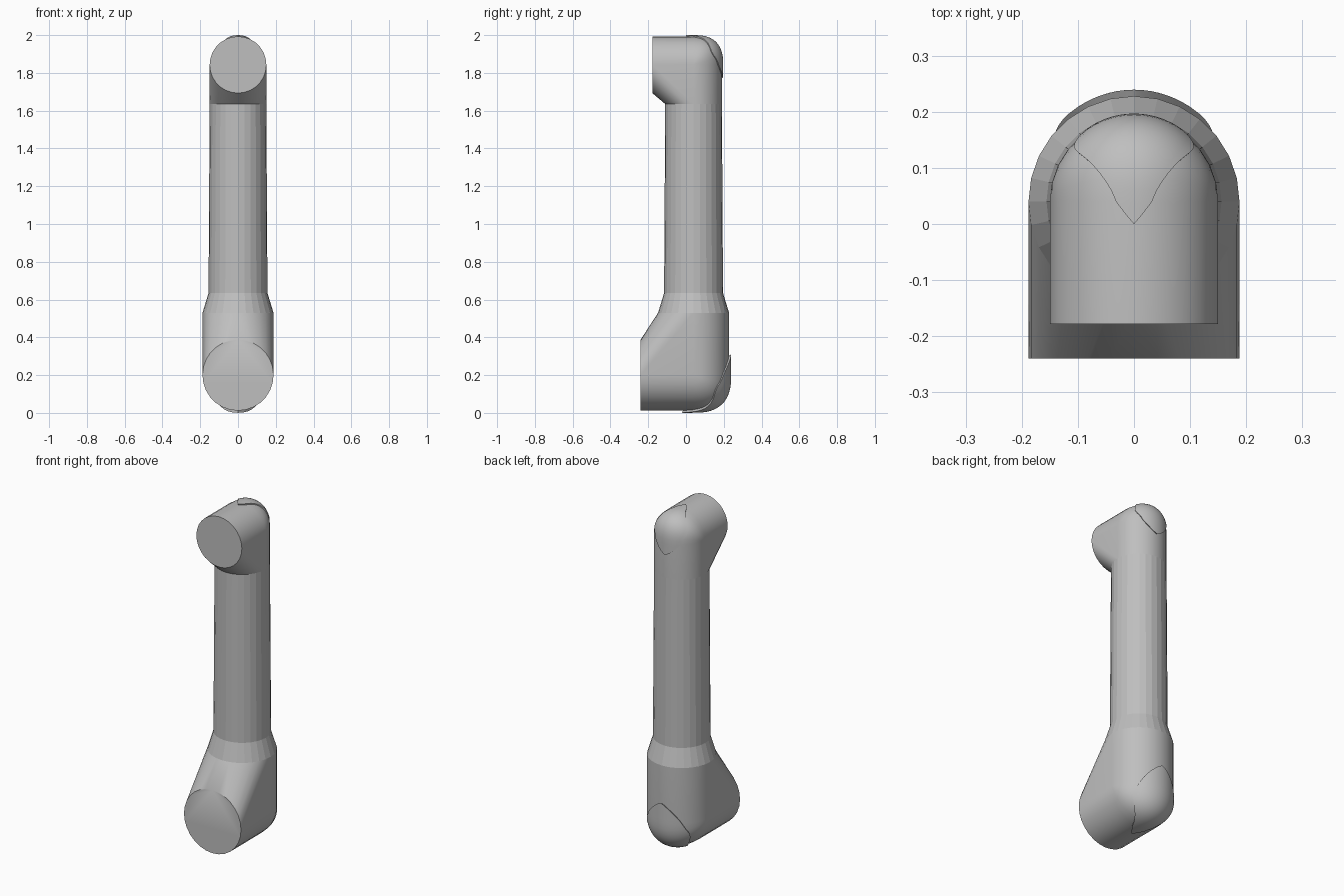
import bpy, bmesh
from math import sin, cos, pi, sqrt
from mathutils import Vector

SEG = 28
AXIS_Y = 0.04

if "Cube" in bpy.data.objects:
    bpy.data.objects.remove(bpy.data.objects["Cube"])

grey = bpy.data.materials.new("light grey")
grey.use_nodes = True
grey.diffuse_color = (0.52, 0.52, 0.52, 1)
grey.node_tree.nodes["Principled BSDF"].inputs["Base Color"].default_value = (0.52, 0.52, 0.52, 1)


def finish(bm, name, angle):
    bmesh.ops.recalc_face_normals(bm, faces=bm.faces[:])
    mesh = bpy.data.meshes.new(name)
    bm.to_mesh(mesh)
    bm.free()
    mesh.materials.append(grey)
    obj = bpy.data.objects.new(name, mesh)
    bpy.context.collection.objects.link(obj)
    bpy.ops.object.select_all(action='DESELECT')
    obj.select_set(True)
    bpy.context.view_layer.objects.active = obj
    bpy.ops.object.shade_smooth_by_angle(angle=angle)


def bend(t, power=2.6):
    """Rounded corner from straight down (t=0) to straight back (t=1)."""
    a = t * pi / 2
    return sin(a) ** (2 / power), max(cos(a), 0) ** (2 / power)


def circle(r):
    return [(r * cos(2 * pi * i / SEG), r * sin(2 * pi * i / SEG)) for i in range(SEG)]


def elbow(name, cz, r, side, front_y, joint_z):
    """Joint housing: front disc, rounded back corner and tube ring, wrapped."""
    bm = bmesh.new()
    pts = [(a, front_y, cz + b) for a, b in circle(r)]
    pts += [(a, AXIS_Y + b, joint_z) for a, b in circle(r)]
    for i in range(SEG // 2 + 1):
        a = -pi / 2 + 2 * pi * i / SEG
        d = r * cos(a)
        for k in range(9):
            back, out = bend(k / 8)
            pts.append((r * sin(a), AXIS_Y + d * back, cz + side * d * out))
    for p in pts:
        bm.verts.new(p)
    bmesh.ops.remove_doubles(bm, verts=bm.verts[:], dist=0.0005)
    bmesh.ops.convex_hull(bm, input=bm.verts[:])
    bmesh.ops.delete(bm, geom=[v for v in bm.verts if not v.link_faces], context='VERTS')
    bmesh.ops.dissolve_limit(bm, angle_limit=0.01, verts=bm.verts[:], edges=bm.edges[:])
    finish(bm, name, 0.6)


def cap(name, cz, r, side, grow, width, pre, post):
    """Teardrop cover wrapped over the outside of an elbow."""
    rows, cols = 28, 14
    curve = 1.65 * r
    total = pre + curve + post
    bm = bmesh.new()
    grid = []
    for i in range(rows + 1):
        u = (1 - cos(pi * i / rows)) / 2
        half = width * max(sin(pi * u ** 1.25), 0) ** 0.75
        s = u * total - pre
        back, out = bend(min(max(s / curve, 0), 1))
        slide_y, slide_z = min(s, 0), max(s - curve, 0)
        row = []
        for j in range(cols + 1):
            x = half * (2 * j / cols - 1)
            d = sqrt(r * r - x * x) * grow
            row.append(bm.verts.new((x, AXIS_Y + d * back + slide_y,
                                     cz + side * (d * out - slide_z))))
        grid.append(row)
    for lower, upper in zip(grid, grid[1:]):
        for j in range(cols):
            bm.faces.new((lower[j], lower[j + 1], upper[j + 1], upper[j]))
    bmesh.ops.remove_doubles(bm, verts=bm.verts[:], dist=0.0003)
    # rim sinking into the housing
    rim = [e for e in bm.edges if e.is_boundary]
    new = bmesh.ops.extrude_edge_only(bm, edges=rim)["geom"]
    centre = Vector((0, AXIS_Y, cz))
    for v in (g for g in new if isinstance(g, bmesh.types.BMVert)):
        v.co = centre + (v.co - centre) * 0.88
    finish(bm, name, 0.7)


def tube(name, sections):
    """Open tube through (height, radius) sections."""
    bm = bmesh.new()
    rings = [[bm.verts.new((a, AXIS_Y + b, z)) for a, b in circle(r)] for z, r in sections]
    for lo, hi in zip(rings, rings[1:]):
        for i in range(SEG):
            j = (i + 1) % SEG
            bm.faces.new((lo[i], lo[j], hi[j], hi[i]))
    finish(bm, name, 0.2)


# main arm
tube("arm_tube", [(0.635, 0.156), (1.635, 0.15)])
tube("lower_collar", [(0.53, 0.188), (0.635, 0.156)])

# joint housings
elbow("lower_joint", 0.2, 0.188, -1, -0.24, 0.53)
elbow("upper_joint", 1.843, 0.15, 1, -0.178, 1.635)

# joint covers
cap("lower_joint_cover", 0.2, 0.188, -1, 1.06, 0.14, 0.06, 0.11)
cap("upper_joint_cover", 1.843, 0.15, 1, 1.045, 0.107, 0.04, 0.07)
